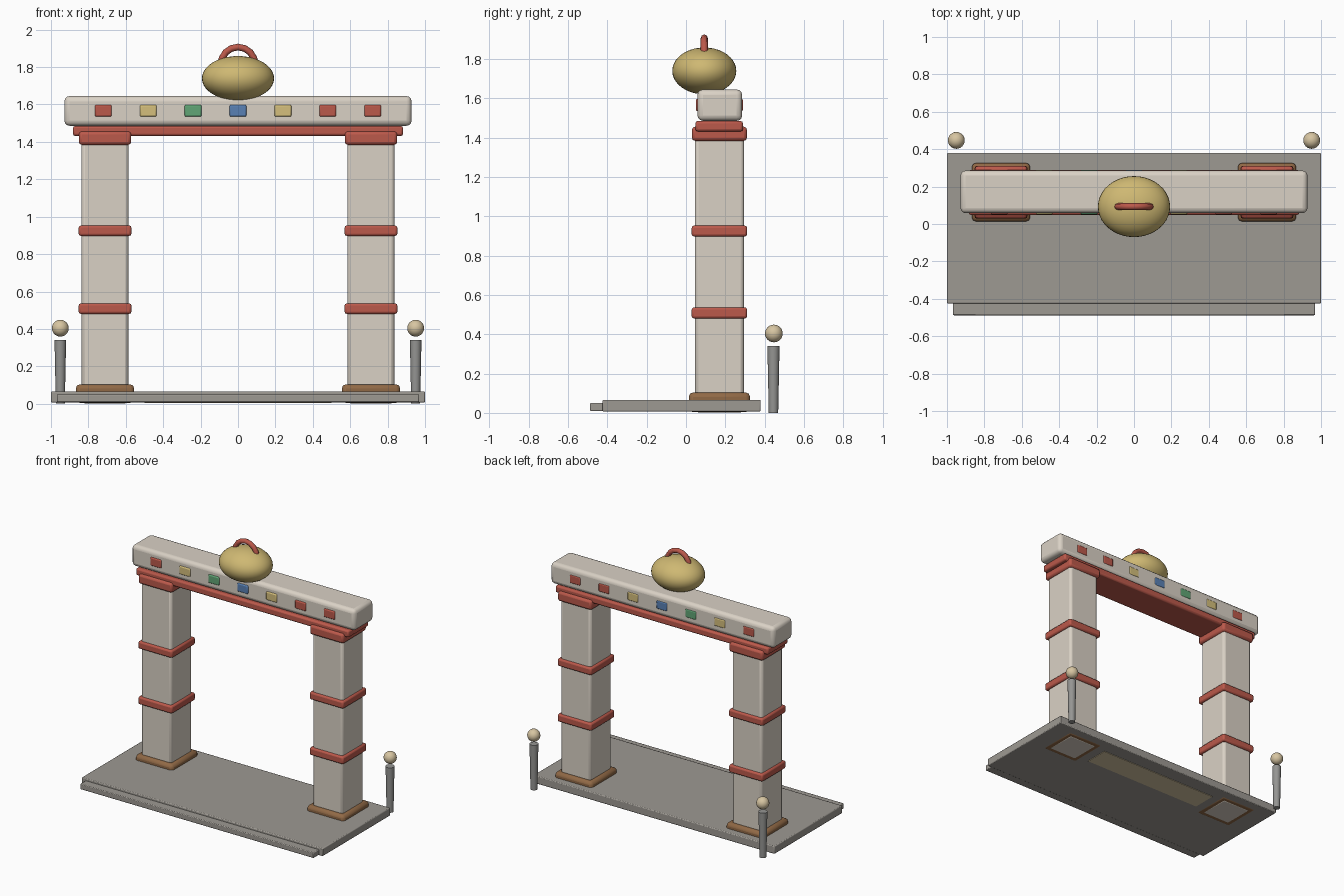
import bpy, math

if "Cube" in bpy.data.objects:
    bpy.data.objects.remove(bpy.data.objects["Cube"])

MATS = {}
COLOURS = {
    "stone": (0.70, 0.64, 0.56), "paving": (0.34, 0.32, 0.29), "red": (0.50, 0.10, 0.07),
    "brown": (0.28, 0.14, 0.06), "gold": (0.62, 0.48, 0.17), "tan": (0.68, 0.56, 0.36),
    "yellow": (0.66, 0.52, 0.20), "green": (0.12, 0.38, 0.18), "blue": (0.10, 0.22, 0.46),
    "grey": (0.30, 0.30, 0.29),
}


def finish(obj, name, colour):
    obj.name = name
    if colour not in MATS:
        MATS[colour] = bpy.data.materials.new(colour)
        MATS[colour].diffuse_color = (*COLOURS[colour], 1)
    obj.data.materials.append(MATS[colour])
    return obj


def smooth(obj):
    bpy.ops.object.select_all(action='DESELECT')
    obj.select_set(True)
    bpy.context.view_layer.objects.active = obj
    bpy.ops.object.shade_smooth_by_angle(angle=math.radians(40))


def box(name, x, y, z, colour, bevel=0.0, segments=2):
    """Box from (min, max) ranges with an optional rounded edge."""
    ranges = (x, y, z)
    bpy.ops.mesh.primitive_cube_add(size=1, location=[(a + b) / 2 for a, b in ranges])
    obj = bpy.context.object
    obj.scale = [b - a for a, b in ranges]
    bpy.ops.object.transform_apply(location=False, rotation=False, scale=True)
    if bevel:
        mod = obj.modifiers.new("soft_edges", 'BEVEL')
        mod.width, mod.segments = bevel, segments
        smooth(obj)
    return finish(obj, name, colour)


def block(name, cx, cy, half, z, colour, bevel):
    return box(name, (cx - half, cx + half), (cy - half, cy + half), z, colour, bevel)


# Paved base, front step and threshold between the pillars
box("base_slab", (-1, 1), (-0.425, 0.38), (0.007, 0.066), "paving", 0.006)
box("front_step", (-0.968, 0.968), (-0.488, -0.38), (0.009, 0.05), "paving", 0.005)
box("threshold", (-0.5, 0.5), (0.09, 0.27), (0.003, 0.05), "tan")

# Pillars with plinths, bands and capitals; bollards at the back corners
PY = 0.17
for side, s in (("left", -1), ("right", 1)):
    px = s * 0.711
    block(f"{side}_pillar", px, PY, 0.125, (0.002, 1.40), "stone", 0.018)
    block(f"{side}_plinth", px, PY, 0.156, (0.004, 0.104), "brown", 0.022)
    block(f"{side}_lower_band", px, PY, 0.141, (0.48, 0.537), "red", 0.012)
    block(f"{side}_upper_band", px, PY, 0.141, (0.897, 0.953), "red", 0.012)
    block(f"{side}_capital", px, PY, 0.140, (1.384, 1.456), "red", 0.016)

    bpy.ops.mesh.primitive_cone_add(vertices=16, radius1=0.024, radius2=0.031, depth=0.34,
                                    location=(s * 0.95, 0.445, 0.17))
    smooth(finish(bpy.context.object, f"{side}_bollard", "grey"))
    bpy.ops.mesh.primitive_uv_sphere_add(segments=24, ring_count=12, radius=0.045,
                                         location=(s * 0.95, 0.447, 0.404))
    smooth(finish(bpy.context.object, f"{side}_bollard_ball", "tan"))

# Lintel: red strip under a rounded stone beam
box("lintel_strip", (-0.883, 0.883), (0.048, 0.29), (1.432, 1.485), "red", 0.012)
box("lintel_beam", (-0.928, 0.928), (0.058, 0.286), (1.486, 1.645), "stone", 0.028, 3)

# Coloured tiles run through the beam and show on both faces
tiles = ["red", "yellow", "green", "blue", "yellow", "red", "red"]
for i, colour in enumerate(tiles):
    tx = (i - 3) * 0.24
    box(f"beam_tile_{i + 1}", (tx - 0.045, tx + 0.045), (0.05, 0.29), (1.535, 1.598),
        colour, 0.008)

# Gold lantern body on top
bpy.ops.mesh.primitive_uv_sphere_add(segments=40, ring_count=20, radius=1,
                                     location=(0, 0.093, 1.74))
lantern = bpy.context.object
lantern.scale = (0.193, 0.163, 0.119)
bpy.ops.object.transform_apply(location=False, rotation=False, scale=True)
smooth(finish(lantern, "lantern_body", "gold"))

# Arched handle
curve = bpy.data.curves.new("lantern_handle", 'CURVE')
curve.dimensions = '3D'
curve.bevel_depth, curve.bevel_resolution = 0.018, 2
curve.use_fill_caps = True
spline = curve.splines.new('POLY')
spline.points.add(8)
for i, p in enumerate(spline.points):
    a = math.pi * i / 8
    p.co = (0.092 * math.cos(a), 0.093, 1.812 + 0.095 * math.sin(a), 1)
handle = bpy.data.objects.new("lantern_handle", curve)
bpy.context.collection.objects.link(handle)
finish(handle, "lantern_handle", "red")

for m in bpy.data.materials:
    if m.users and not m.is_grease_pencil:
        m.use_nodes = True
        m.node_tree.nodes["Principled BSDF"].inputs["Base Color"].default_value = m.diffuse_color
